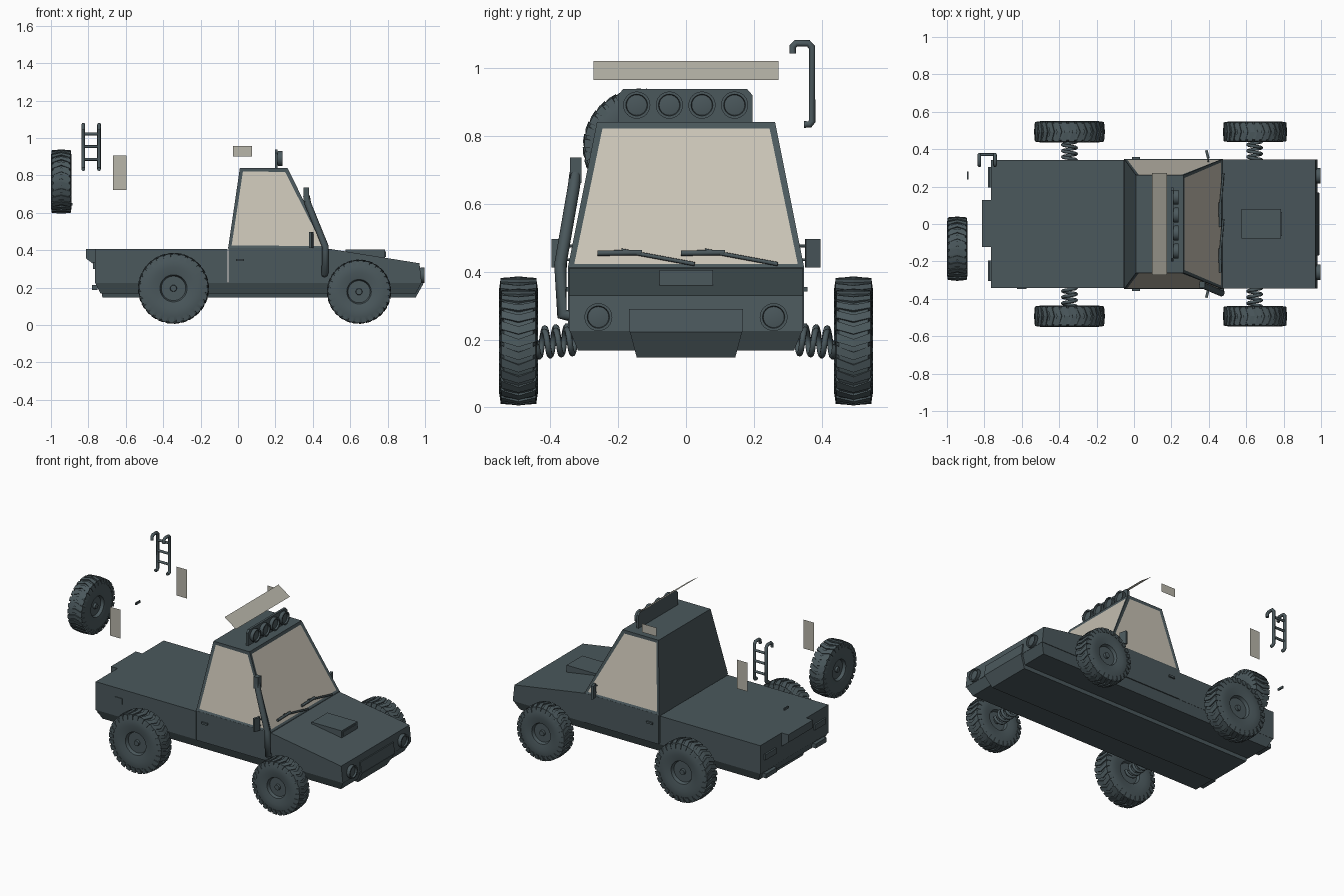
import bpy, bmesh, math
from mathutils import Matrix, Vector

cube = bpy.data.objects.get("Cube")
if cube:
    bpy.data.objects.remove(cube, do_unlink=True)


def material(name, rgb):
    m = bpy.data.materials.new(name)
    m.use_nodes = True
    m.diffuse_color = (*rgb, 1)
    bsdf = m.node_tree.nodes["Principled BSDF"]
    bsdf.inputs["Base Color"].default_value = (*rgb, 1)
    bsdf.inputs["Roughness"].default_value = 0.7
    return m


PAINT = material("slate_paint", (0.07, 0.098, 0.108))
GLASS = material("beige_glass", (0.58, 0.54, 0.46))
PANE = material("loose_pane_glass", (0.48, 0.465, 0.4))


def finish(name, bm, mats=(PAINT,), smooth=False):
    bmesh.ops.recalc_face_normals(bm, faces=bm.faces)
    mesh = bpy.data.meshes.new(name)
    bm.to_mesh(mesh)
    bm.free()
    obj = bpy.data.objects.new(name, mesh)
    bpy.context.collection.objects.link(obj)
    for m in mats:
        mesh.materials.append(m)
    if smooth:
        bpy.ops.object.select_all(action="DESELECT")
        obj.select_set(True)
        bpy.context.view_layer.objects.active = obj
        bpy.ops.object.shade_smooth_by_angle(angle=math.radians(35))
    return obj


def loft(bm, a, b):
    """Solid between two matching polygons."""
    va, vb = [bm.verts.new(p) for p in a], [bm.verts.new(p) for p in b]
    bm.faces.new(va)
    bm.faces.new(vb[::-1])
    for i in range(len(a)):
        j = (i + 1) % len(a)
        bm.faces.new((va[j], va[i], vb[i], vb[j]))


def prism(name, profile, y0, y1):
    """Side profile in x and z, carried from y0 to y1."""
    bm = bmesh.new()
    loft(bm, [(x, y0, z) for x, z in profile], [(x, y1, z) for x, z in profile])
    return finish(name, bm)


def rect(x0, x1, hw, z):
    return [(x0, -hw, z), (x1, -hw, z), (x1, hw, z), (x0, hw, z)]


def box(name, center, size, rot=None):
    bm = bmesh.new()
    bmesh.ops.create_cube(bm, size=1)
    m = Matrix.Translation(center) @ (rot or Matrix()) @ Matrix.Diagonal((*size, 1))
    bm.transform(m)
    return finish(name, bm)


def lathe(bm, profile, seg):
    """Profile of (radius, height) turned about z."""
    rings = []
    for r, h in profile:
        if r == 0:
            rings.append([bm.verts.new((0, 0, h))] * seg)
        else:
            rings.append([bm.verts.new((r * math.cos(t), r * math.sin(t), h))
                          for t in (2 * math.pi * i / seg for i in range(seg))])
    for a, b in zip(rings, rings[1:]):
        for i in range(seg):
            j = (i + 1) % seg
            bm.faces.new(list(dict.fromkeys((a[i], a[j], b[j], b[i]))))


def tube(name, points, radius):
    cu = bpy.data.curves.new(name, "CURVE")
    cu.dimensions = "3D"
    cu.bevel_depth, cu.bevel_resolution, cu.use_fill_caps = radius, 2, True
    sp = cu.splines.new("POLY")
    sp.points.add(len(points) - 1)
    for p, co in zip(sp.points, points):
        p.co = (*co, 1)
    sp.use_smooth = True
    cu.materials.append(PAINT)
    obj = bpy.data.objects.new(name, cu)
    bpy.context.collection.objects.link(obj)
    return obj


# Tyre with a recessed hub on both sides and chevron lugs
def wheel(name, center, radius, half, axis):
    bm = bmesh.new()
    R = radius * 0.955
    side = [(0, half * 0.75), (0.016, half * 0.75), (0.018, half * 0.5), (R * 0.36, half * 0.5),
            (R * 0.4, half * 0.85), (R * 0.62, half), (R * 0.88, half * 0.97), (R, half * 0.8)]
    lathe(bm, side + [(r, -h) for r, h in reversed(side)], 40)
    count = 28
    step = 2 * math.pi / count
    for i in range(count):
        for s in (1, -1):
            def pt(r, ang, h):
                t = (i + ang) * step
                return (r * math.cos(t), r * math.sin(t), h * s)
            inner, outer = [], []
            for ang, h in ((0, 0), (0.6, 0), (1.1, half * 0.93), (0.4, half * 0.93)):
                inner.append(pt(R * 0.93, ang, h))
                outer.append(pt(radius if h == 0 else radius * 0.975, ang, h))
            loft(bm, inner, outer)
            # shoulder block
            loft(bm, [pt(R * 0.84, 0.45, half * 0.85), pt(R * 0.84, 1.05, half * 0.85),
                      pt(R * 0.84, 1.05, half * 1.04), pt(R * 0.84, 0.45, half * 1.04)],
                 [pt(radius * 0.975, 0.4, half * 0.85), pt(radius * 0.975, 1.1, half * 0.85),
                  pt(radius * 0.975, 1.1, half * 0.95), pt(radius * 0.975, 0.4, half * 0.95)])
    turn = Matrix.Rotation(math.pi / 2, 4, "X" if axis == "y" else "Y")
    bm.transform(Matrix.Translation(center) @ turn)
    finish(name, bm, smooth=True)


def spring(name, x, z, s):
    pts = []
    turns, n = 4, 16
    for i in range(turns * n + 1):
        t = 2 * math.pi * i / n
        f = i / (turns * n)
        pts.append((x + 0.036 * math.cos(t), s * (0.31 + 0.13 * f), z + 0.012 * (1 - f) + 0.036 * math.sin(t)))
    tube(name, pts, 0.009)


for s, side in ((1, "left"), (-1, "right")):
    wheel("rear_wheel_" + side, (-0.345, s * 0.493, 0.196), 0.19, 0.055, "y")
    wheel("front_wheel_" + side, (0.647, s * 0.493, 0.178), 0.172, 0.053, "y")
    spring("rear_spring_" + side, -0.345, 0.195, s)
    spring("front_spring_" + side, 0.645, 0.185, s)
wheel("spare_wheel", (-0.945, -0.132, 0.767), 0.172, 0.053, "x")

# Body shell, tapered lower hull and keel
prism("rear_bed", [(-0.765, 0.225), (-0.765, 0.405), (-0.055, 0.405), (-0.055, 0.225)], -0.343, 0.343)
prism("door_section", [(-0.05, 0.225), (-0.05, 0.412), (0.475, 0.412), (0.475, 0.225)], -0.348, 0.348)
prism("front_body", [(0.47, 0.225), (0.47, 0.41), (0.97, 0.33), (0.982, 0.225)], -0.345, 0.345)
bm = bmesh.new()
loft(bm, rect(-0.765, 0.982, 0.343, 0.228), rect(-0.735, 0.95, 0.318, 0.168))
finish("lower_hull", bm)
bm = bmesh.new()
loft(bm, rect(-0.735, 0.992, 0.165, 0.222), rect(-0.725, 0.95, 0.145, 0.147))
finish("keel_plate", bm)
prism("front_grille_panel", [(0.96, 0.222), (0.96, 0.29), (0.982, 0.29), (0.99, 0.222)], -0.168, 0.168)

# Cab with inset side windows and windscreen
bm = bmesh.new()
loft(bm, rect(-0.053, 0.475, 0.348, 0.41), rect(0.01, 0.265, 0.262, 0.84))
bmesh.ops.recalc_face_normals(bm, faces=bm.faces)
panes = [f for f in bm.faces if abs(f.normal.y) > 0.7 or f.normal.x > 0.6]
bmesh.ops.inset_individual(bm, faces=panes, thickness=0.025, depth=-0.004)
for f in panes:
    f.material_index = 1
finish("cab", bm, (PAINT, GLASS))

# Bonnet scoop with a framed mouth
prism("bonnet_scoop", [(0.575, 0.38), (0.575, 0.404), (0.787, 0.404), (0.787, 0.35)], -0.078, 0.08)
box("scoop_mouth", (0.788, 0, 0.379), (0.006, 0.13, 0.03))

# Headlights and roof lamps
def lamp(name, center, radius, depth):
    bm = bmesh.new()
    lathe(bm, [(0, 0), (radius * 0.8, 0), (radius, depth * 0.4), (radius, depth),
               (radius * 0.8, depth), (radius * 0.75, depth * 0.7), (0, depth * 0.85)], 24)
    bm.transform(Matrix.Translation(center) @ Matrix.Rotation(math.pi / 2, 4, "Y"))
    finish(name, bm, smooth=True)


for s in (1, -1):
    lamp("headlight", (0.962, s * 0.258, 0.266), 0.041, 0.036)
    box("tail_lamp", (-0.765, s * 0.25, 0.2), (0.03, 0.11, 0.028))
    box("upper_tail_lamp", (-0.77, s * 0.25, 0.318), (0.012, 0.11, 0.035))
    box("door_handle", (0.01, s * 0.351, 0.348), (0.042, 0.014, 0.012))
    # Door mirrors on two rods
    box("mirror", (0.392, s * 0.373, 0.454), (0.014, 0.044, 0.085),
        Matrix.Rotation(s * 0.25, 4, "Z"))
    for z in (0.435, 0.475):
        tube("mirror_rod", [(0.4, s * 0.315, z), (0.394, s * 0.365, z)], 0.004)
for i in range(4):
    lamp("roof_lamp", (0.203, -0.145 + 0.096 * i, 0.89), 0.04, 0.034)
bm = bmesh.new()
outline = [(-0.2, 0.835), (0.195, 0.835), (0.195, 0.92), (0.18, 0.937), (-0.185, 0.937), (-0.2, 0.92)]
loft(bm, [(0.198, y, z) for y, z in outline], [(0.212, y, z) for y, z in outline])
finish("roof_lamp_board", bm)

# Wipers
def on_screen(y, z):
    return (0.475 - 0.21 * (z - 0.41) / 0.43 + 0.008, y, z)


for y in (0, 0.245):
    tube("wiper_blade", [on_screen(y - 0.26, 0.454), on_screen(y - 0.13, 0.456)], 0.008)
    tube("wiper_arm", [on_screen(y - 0.19, 0.462), on_screen(y + 0.025, 0.422)], 0.006)

# Snorkel
tube("snorkel_pipe", [(0.462, -0.335, 0.27), (0.465, -0.365, 0.275), (0.467, -0.37, 0.42),
                      (0.373, -0.33, 0.65), (0.366, -0.325, 0.69)], 0.018)
box("snorkel_head", (0.365, -0.325, 0.698), (0.03, 0.034, 0.075))

# Rear spare carrier and fuel flap
prism("spare_carrier", [(-0.765, 0.32), (-0.812, 0.355), (-0.812, 0.405), (-0.765, 0.405)], -0.122, 0.128)
box("fuel_flap", (-0.6, -0.343, 0.33), (0.05, 0.008, 0.035))
box("tailgate_latch", (-0.889, 0.26, 0.646), (0.008, 0.042, 0.014))

# Ladder
for x in (-0.827, -0.743):
    tube("ladder_rail", [(x, 0.314, 1.042), (x, 0.314, 1.062), (x, 0.324, 1.072), (x, 0.36, 1.072),
                         (x, 0.371, 1.06), (x, 0.371, 0.842), (x, 0.364, 0.833), (x, 0.348, 0.833)], 0.01)
for z in (0.886, 0.954, 1.021):
    tube("ladder_rung", [(-0.827, 0.371, z), (-0.743, 0.371, z)], 0.008)


# Loose glass panes
def pane(name, corners):
    bm = bmesh.new()
    bm.faces.new([bm.verts.new(c) for c in corners])
    finish(name, bm, (PANE,))


def upright_pane(name, x0, x1, y, z0, z1):
    pane(name, [(x0, y, z0), (x1, y, z0), (x1, y, z1), (x0, y, z1)])


pane("screen_strip", [(0.096, -0.272, 1.02), (0.176, -0.272, 0.964), (0.176, 0.272, 0.964), (0.096, 0.272, 1.02)])
upright_pane("roof_side_pane", -0.027, 0.075, 0.335, 0.902, 0.957)
for s in (1, -1):
    upright_pane("rear_side_pane", -0.668, -0.595, s * 0.335, 0.722, 0.906)
